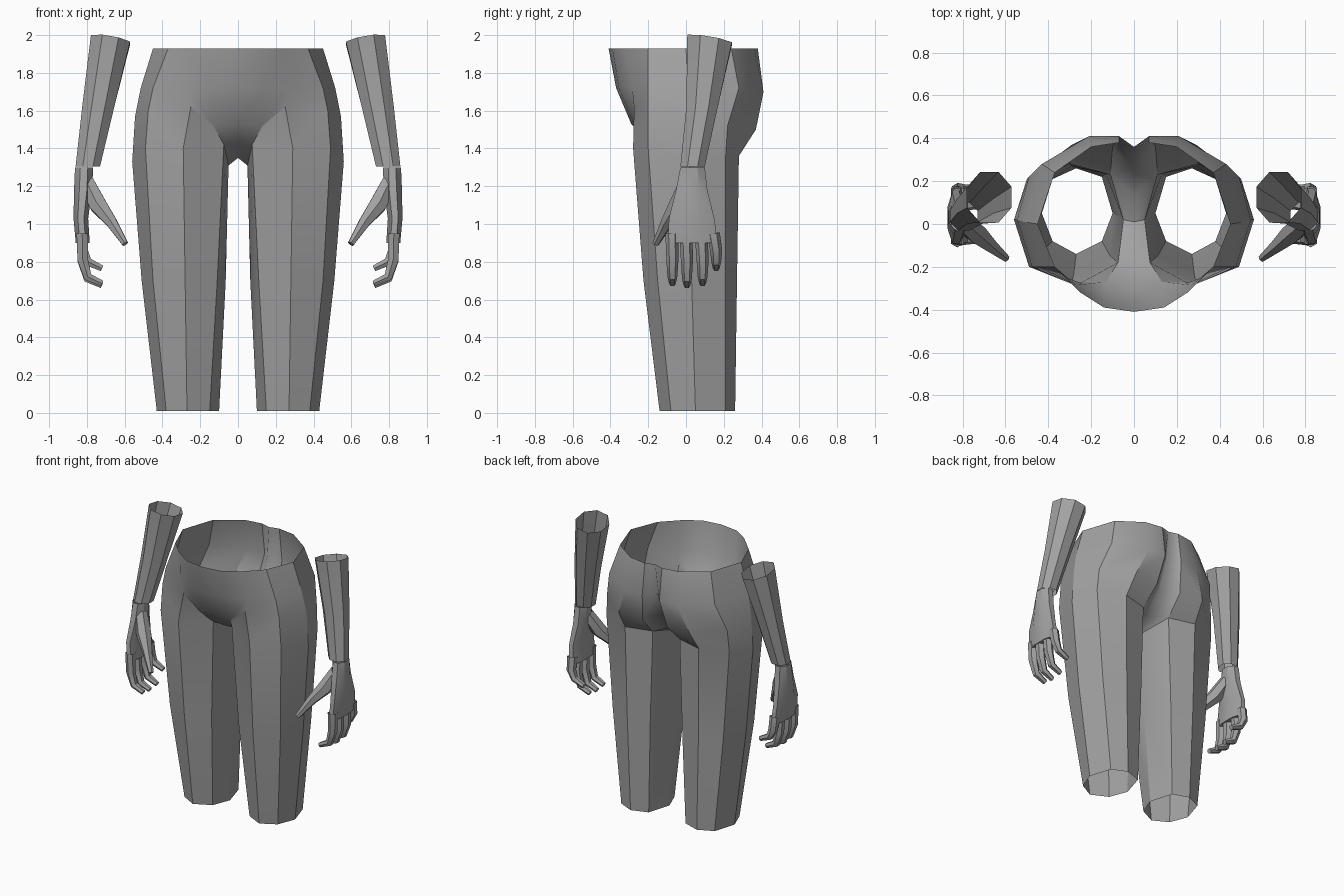
import bpy, bmesh, math
from mathutils import Vector

if "Cube" in bpy.data.objects:
    bpy.data.objects.remove(bpy.data.objects["Cube"])

grey = bpy.data.materials.new("mid grey")
grey.diffuse_color = (0.36, 0.36, 0.36, 1)
grey.use_nodes = True
grey.node_tree.nodes["Principled BSDF"].inputs["Base Color"].default_value = grey.diffuse_color


def finish(name, bm, angle=30):
    """Turn a right-hand half into a mirrored object."""
    bmesh.ops.recalc_face_normals(bm, faces=bm.faces)
    mesh = bpy.data.meshes.new(name)
    bm.to_mesh(mesh)
    bm.free()
    mesh.materials.append(grey)
    ob = bpy.data.objects.new(name, mesh)
    bpy.context.collection.objects.link(ob)
    bpy.ops.object.select_all(action='DESELECT')
    ob.select_set(True)
    bpy.context.view_layer.objects.active = ob
    bpy.ops.object.shade_smooth_by_angle(angle=math.radians(angle))
    mod = ob.modifiers.new("mirror", 'MIRROR')
    mod.use_clip = True
    mod.merge_threshold = 0.0005
    return ob


def strip(bm, a, b, closed):
    """Bridge two rows of vertices with quads."""
    n = len(a)
    for i in range(n if closed else n - 1):
        j = (i + 1) % n
        bm.faces.new((a[i], a[j], b[j], b[i]))


def loft(bm, rings, cap=False):
    rows = [[bm.verts.new(p) for p in r] for r in rings]
    for a, b in zip(rows, rows[1:]):
        strip(bm, a, b, True)
    if cap:
        bm.faces.new(rows[-1])
    return rows


def oval(cx, cy, z, rx, ry, tx=0.0, ty=0.0, n=8):
    """Horizontal oval ring with an optional tilt in x and y."""
    out = []
    for i in range(n):
        t = 2 * math.pi * (i + 0.5) / n
        x, y = rx * math.cos(t), ry * math.sin(t)
        out.append((cx + x, cy + y, z + tx * x + ty * y))
    return out


def tube(bm, path, n=6):
    """Tapered tube: path of (x, y, z, radius), closed at the tip."""
    pts = [Vector(p[:3]) for p in path]
    rings = []
    for i, p in enumerate(pts):
        d = (pts[min(i + 1, len(pts) - 1)] - pts[max(i - 1, 0)]).normalized()
        u = Vector((0, 1, 0))
        u = (u - d * u.dot(d)).normalized()
        v = d.cross(u)
        r = path[i][3]
        rings.append([p + r * (u * math.cos(2 * math.pi * k / n) +
                               v * math.sin(2 * math.pi * k / n)) for k in range(n)])
    loft(bm, rings, cap=True)


# hips and legs: leg columns run front-inner, front, outer, back, inner
bm = bmesh.new()
hem = [(.15, -.08), (.27, -.14), (.38, -.08), (.43, .05),
       (.38, .21), (.27, .26), (.15, .22), (.10, .05)]
thigh = [(.11, -.15), (.28, -.225), (.45, -.15), (.51, .03),
         (.45, .21), (.29, .27), (.13, .23), (.065, .03)]
top = [(.075, -.18, 1.42), (.29, -.28, 1.40), (.49, -.20, 1.40), (.56, .02, 1.33),
       (.50, .21, 1.36), (.30, .28, 1.36), (.11, .23, 1.36), (.05, .02, 1.31)]
legs = loft(bm, [[(x, y, 0.01) for x, y in hem],
                 [(x, y, 0.70) for x, y in thigh], top])[-1]

# crotch bridge
front, mid, back = [bm.verts.new(p) for p in
                    ((0, -.15, 1.40), (0, .01, 1.35), (0, .13, 1.38))]
bm.faces.new((front, legs[0], legs[7], mid))
bm.faces.new((mid, legs[7], legs[6], back))

# pelvis rows from front centre round to back centre
row = [front] + legs[:7] + [back]
pelvis = [
    [(0, -.29, 1.53), (.13, -.27, 1.52), (.25, -.275, 1.62), (.475, -.20, 1.60),
     (.545, .02, 1.57), (.49, .22, 1.52), (.29, .37, 1.50), (.10, .36, 1.49), (0, .26, 1.52)],
    [(0, -.37, 1.72), (.14, -.355, 1.72), (.27, -.285, 1.72), (.45, -.20, 1.72),
     (.515, .01, 1.72), (.43, .28, 1.72), (.21, .41, 1.70), (.07, .41, 1.70), (0, .34, 1.72)],
    [(0, -.41, 1.93), (.14, -.39, 1.93), (.25, -.32, 1.93), (.37, -.20, 1.93),
     (.45, 0, 1.93), (.37, .24, 1.93), (.20, .36, 1.93), (.07, .38, 1.93), (0, .36, 1.93)]]
for pts in pelvis:
    nxt = [bm.verts.new(p) for p in pts]
    strip(bm, row, nxt, False)
    row = nxt
finish("hips_and_legs", bm)

# forearms, open at both ends
bm = bmesh.new()
loft(bm, [oval(.795, .035, 1.305, .07, .07),
          oval(.74, .085, 1.62, .092, .09),
          oval(.675, .125, 1.975, .112, .128, .17, -.17)])
finish("forearms", bm)

# hands: palm, four curled fingers and a thumb
bm = bmesh.new()
loft(bm, [oval(.815, .035, 1.30, .052, .07),
          oval(.820, .030, 1.18, .052, .090),
          oval(.832, .030, 1.03, .042, .130),
          oval(.822, .035, .90, .040, .143)], cap=True)
for y0, y1, drop in ((-.075, -.072, .0), (.0, .005, -.01), (.08, .088, .0), (.145, .16, .08)):
    tube(bm, [(.825, y0, .95, .034), (.822, y1, .81 + drop * .6, .032),
              (.795, y1, .72 + drop, .026), (.72, y1, .685 + drop, .018)])
tube(bm, [(.80, .01, 1.22, .045), (.74, -.04, 1.10, .052),
          (.67, -.10, 1.01, .034), (.597, -.16, .895, .018)])
finish("hands", bm)
